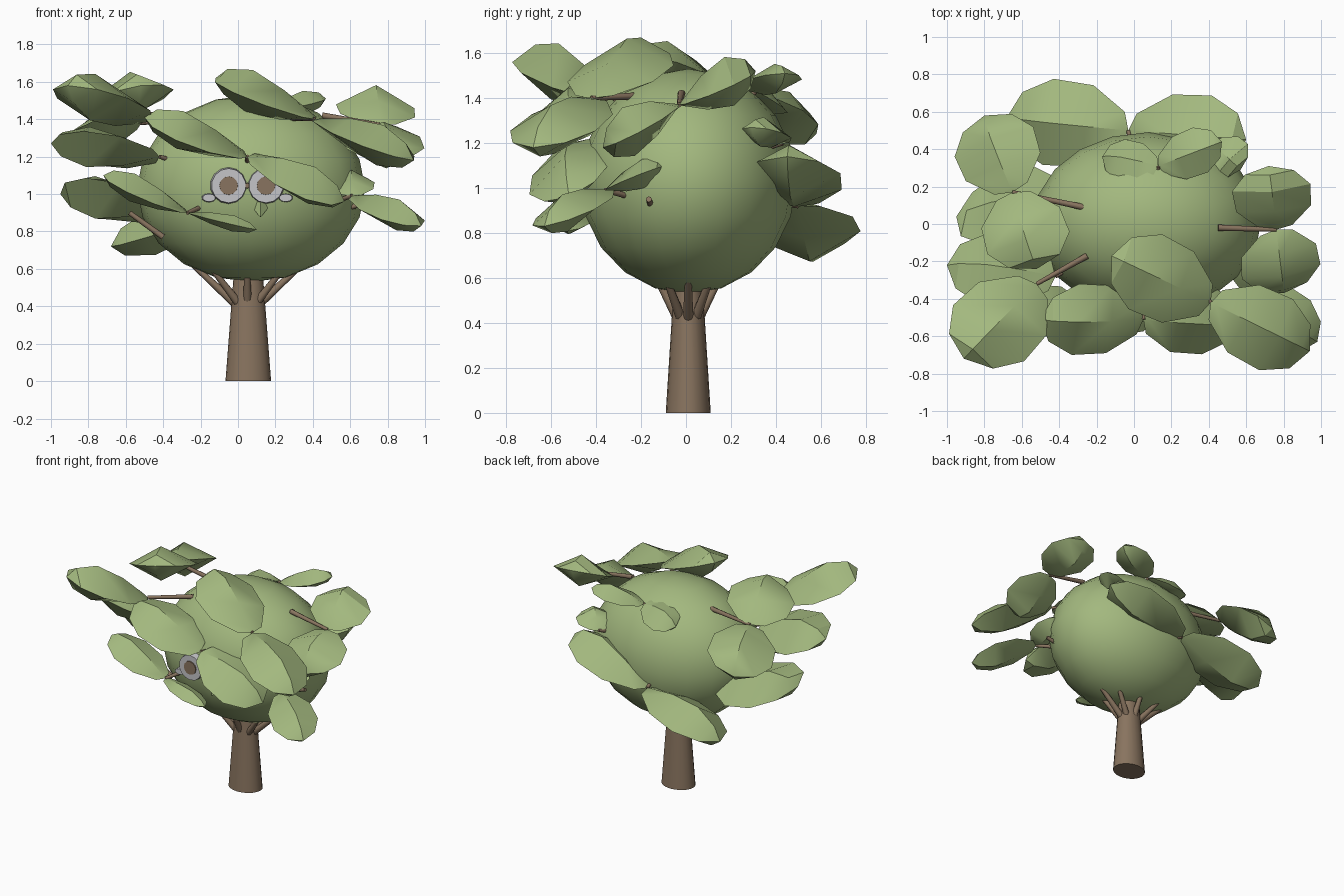
import bpy, bmesh, math
from mathutils import Vector as V


def material(name, rgb):
    m = bpy.data.materials.new(name)
    m.diffuse_color = (*rgb, 1)
    return m


GREEN = material("leaf green", (0.365, 0.48, 0.21))
BROWN = material("bark brown", (0.25, 0.175, 0.115))
GREY = material("pale grey", (0.56, 0.56, 0.58))


def finish(ob, name, mat, angle=50):
    ob.name = name
    ob.data.materials.append(mat)
    bpy.ops.object.select_all(action='DESELECT')
    ob.select_set(True)
    bpy.context.view_layer.objects.active = ob
    bpy.ops.object.shade_smooth_by_angle(angle=math.radians(angle))
    return ob


def rod(name, a, b, r1, r2, mat=BROWN, sides=8):
    a, b = V(a), V(b)
    bpy.ops.mesh.primitive_cone_add(vertices=sides, radius1=r1, radius2=r2,
                                    depth=(b - a).length, location=(a + b) / 2)
    ob = bpy.context.object
    ob.rotation_euler = (b - a).to_track_quat('Z', 'Y').to_euler()
    return finish(ob, name, mat)


def leaf(name, base, tip, side):
    """Lens-shaped leaf: flat rim, arched midrib ridge above and below."""
    base, tip, side = V(base), V(tip), V(side)
    normal = (tip - base).cross(side).normalized()
    if normal.z < 0:
        normal = -normal
    normal = (normal + V((0, 0, 1))).normalized() * side.length
    # position along leaf, half width, ridge height
    stations = [(0.05, 0.42, 0.07), (0.33, 0.95, 0.38), (0.66, 1.0, 0.55), (0.9, 0.62, 0.33)]
    bm = bmesh.new()
    b, t = bm.verts.new(base), bm.verts.new(tip)
    rows = []
    for u, w, h in stations:
        p = base.lerp(tip, u)
        rows.append([bm.verts.new(q) for q in
                     (p + side * w, p + normal * h, p - side * w, p - normal * h * 0.9)])
    for i in range(4):
        j = (i + 1) % 4
        bm.faces.new((b, rows[0][i], rows[0][j]))
        bm.faces.new((t, rows[-1][j], rows[-1][i]))
        for r, s in zip(rows, rows[1:]):
            bm.faces.new((r[i], s[i], s[j], r[j]))
    bmesh.ops.recalc_face_normals(bm, faces=bm.faces)
    me = bpy.data.meshes.new(name)
    bm.to_mesh(me)
    bm.free()
    ob = bpy.data.objects.new(name, me)
    bpy.context.collection.objects.link(ob)
    return finish(ob, name, GREEN, 33)


# Crown
bpy.ops.mesh.primitive_uv_sphere_add(segments=20, ring_count=10, radius=1, location=(0.07, 0.01, 1.03))
crown = bpy.context.object
crown.scale = (0.61, 0.48, 0.5)
finish(crown, "crown", GREEN)

# Trunk with a slightly oval foot
trunk = rod("trunk", (0.055, 0.01, 0), (0.055, 0.01, 0.57), 0.122, 0.078, sides=20)
trunk.rotation_euler = (0, 0, 0)
trunk.scale = (1, 0.82, 1)

# Limbs fanning from trunk into crown
for i in range(8):
    a = i * math.tau / 8
    c, s = math.cos(a), math.sin(a)
    rod("limb", (0.05 + 0.06 * c, 0.01 + 0.04 * s, 0.41),
        (0.05 + 0.29 * c, 0.01 + 0.15 * s, 0.62), 0.024, 0.014)

# Leaf clusters: node, twig inner end, then (tip, half-width vector) per leaf
front = [
    ((0.41, -0.42, 1.40), (0.25, -0.2, 1.41),
     [((-0.12, -0.17, 1.62), (0.09, 0.2, 0.0)), ((0.94, -0.68, 1.18), (0.09, 0.19, 0.0))]),
    ((0.05, -0.51, 1.20), (0.05, -0.35, 1.15),
     [((-0.5, -0.51, 1.41), (0.02, 0.19, 0.05)), ((0.57, -0.52, 0.96), (0.03, 0.18, 0.07))]),
    ((-0.27, -0.47, 0.90), (-0.15, -0.3, 0.95),
     [((-0.72, -0.46, 1.10), (0.03, 0.14, 0.02)), ((0.1, -0.53, 0.81), (0.02, 0.08, 0.0))]),
]
left = [
    ((-0.52, -0.32, 1.38), (-0.25, -0.17, 1.40),
     [((-0.91, -0.72, 1.58), (0.19, -0.15, 0.0))]),
    ((-0.42, -0.28, 1.20), (-0.25, -0.18, 1.15),
     [((-1.0, -0.22, 1.27), (0.02, 0.19, -0.09))]),
    ((-0.65, 0.17, 1.43), (-0.27, 0.09, 1.42),
     [((-0.8, 0.58, 1.24), (0.21, 0.08, 0.04)), ((-0.52, -0.24, 1.58), (0.22, 0.06, 0.03))]),
    ((-0.40, 0.17, 0.93), (-0.3, 0.12, 0.9),
     [((-0.95, 0.04, 1.0), (0.05, 0.19, -0.11))]),
]
right = [
    ((0.76, -0.03, 1.37), (0.45, -0.02, 1.42),
     [((0.72, 0.31, 1.52), (0.21, 0.02, -0.01)), ((0.8, -0.37, 1.18), (0.21, 0.04, 0.0))]),
    ((0.61, -0.36, 0.99), (0.45, -0.16, 0.94),
     [((0.98, -0.63, 0.83), (0.09, 0.13, 0.02)), ((0.61, -0.09, 1.10), (0.12, -0.02, 0.0))]),
]
back = [
    ((-0.03, 0.50, 0.92), (0, 0.35, 0.95),
     [((-0.68, 0.57, 0.72), (0.03, 0.23, 0.02)), ((0.6, 0.45, 1.14), (0.03, 0.22, 0.0))]),
    ((0.13, 0.31, 1.43), (0.12, 0.2, 1.35),
     [((0.47, 0.44, 1.51), (-0.04, 0.12, 0.0)), ((-0.17, 0.36, 1.36), (0.02, 0.11, -0.05))]),
    ((0.42, 0.43, 1.20), (0.35, 0.25, 1.15),
     [((0.57, 0.29, 1.27), (0.09, 0.09, 0.0))]),
]
for place, clusters in (("front", front), ("left", left), ("right", right), ("back", back)):
    for node, inner, leaves in clusters:
        rod(place + "_twig", inner, node, 0.017, 0.011)
        for tip, side in leaves:
            leaf(place + "_leaf", node, tip, side)
# Bare stubs low on both flanks
rod("left_stub", (-0.40, -0.2, 0.77), (-0.58, -0.2, 0.9), 0.016, 0.013)
rod("right_stub", (0.5, -0.15, 0.9), (0.67, -0.165, 0.95), 0.016, 0.013)

# Eyes: pale ring, dark centre, small side tab
for s in (-1, 1):
    x = 0.05 + s * 0.1
    rod("eye_ring", (x, -0.42, 1.045), (x, -0.49, 1.045), 0.1, 0.092, GREY, 14)
    rod("eye_centre", (x, -0.45, 1.045), (x, -0.497, 1.045), 0.053, 0.049, BROWN, 12)
    tab = rod("eye_tab", (x + s * 0.105, -0.42, 0.98), (x + s * 0.105, -0.47, 0.98), 0.04, 0.035, GREY, 10)
    tab.scale = (1, 0.6, 1)
rod("eye_bridge", (0.05, -0.44, 1.045), (0.05, -0.485, 1.045), 0.018, 0.014, BROWN)
# Small pointed beak-like bud below the eyes
rod("bud", (0.12, -0.42, 0.95), (0.12, -0.48, 0.88), 0.06, 0.005, GREEN, 4)
